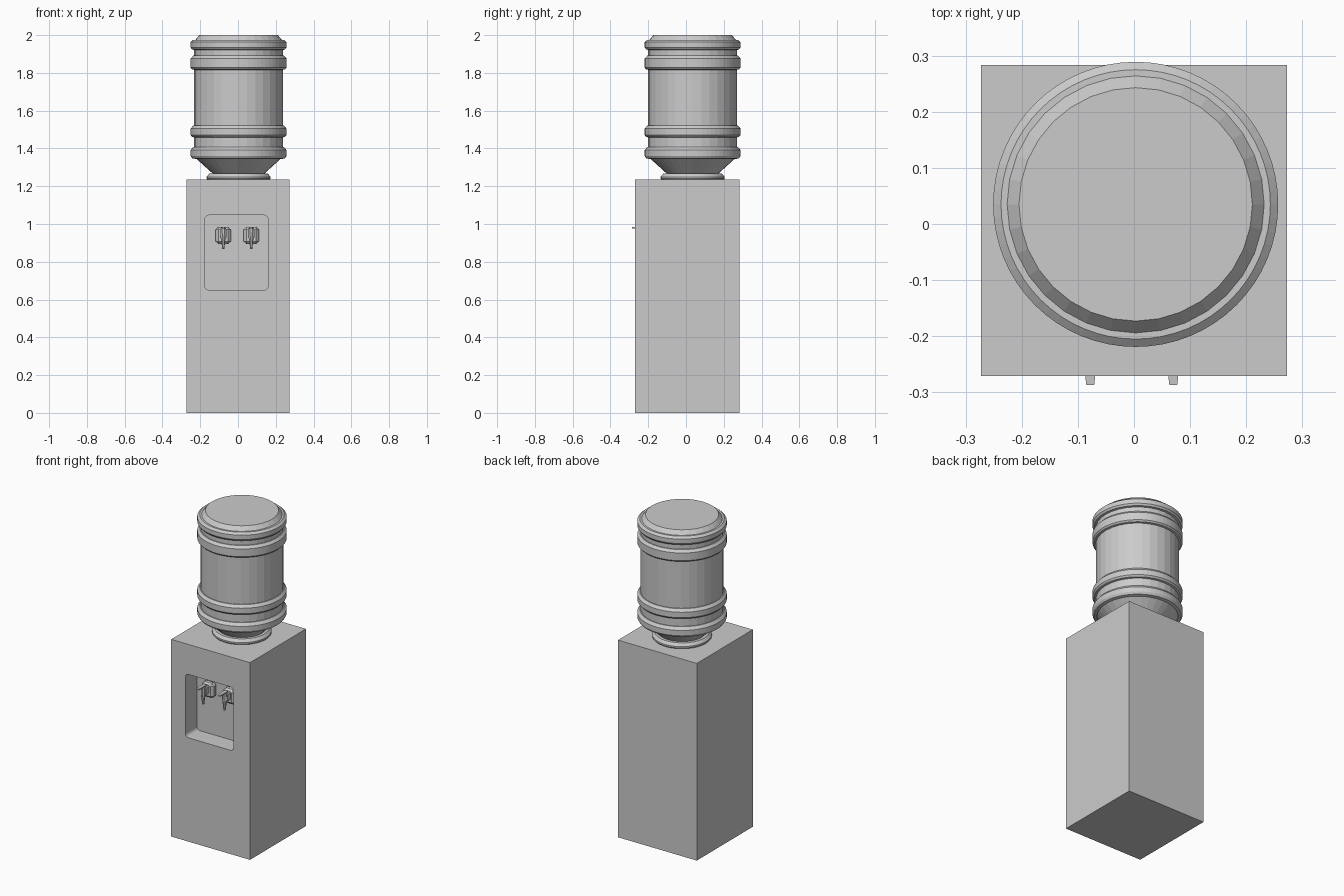
import bpy, bmesh, math
from mathutils import Vector

if "Cube" in bpy.data.objects:
    bpy.data.objects.remove(bpy.data.objects["Cube"])

BX, BY = 0.003, 0.035  # bottle axis


def finish(name, bm):
    bmesh.ops.recalc_face_normals(bm, faces=bm.faces)
    me = bpy.data.meshes.new(name)
    bm.to_mesh(me)
    bm.free()
    ob = bpy.data.objects.new(name, me)
    bpy.context.collection.objects.link(ob)
    return ob


def lathe(name, profile, sides, closed=False):
    """Spin (radius, z) points round the bottle axis; cap both ends unless closed."""
    bm = bmesh.new()
    rings = [[bm.verts.new((BX + r * math.cos(2 * math.pi * i / sides),
                            BY + r * math.sin(2 * math.pi * i / sides), z))
              for i in range(sides)] for r, z in profile]
    pairs = list(zip(rings, rings[1:]))
    if closed:
        pairs.append((rings[-1], rings[0]))
    else:
        bm.faces.new(rings[0])
        bm.faces.new(rings[-1])
    for a, b in pairs:
        for i in range(sides):
            j = (i + 1) % sides
            bm.faces.new((a[i], a[j], b[j], b[i]))
    return finish(name, bm)


def box(name, lo, hi, bevel=0, segments=1, axis=None):
    """Box between two corners; bevel all edges or just those along one axis."""
    lo, hi = Vector(lo), Vector(hi)
    bm = bmesh.new()
    bmesh.ops.create_cube(bm, size=1)
    for v in bm.verts:
        v.co = (lo + hi) / 2 + v.co * (hi - lo)
    if bevel:
        edges = [e for e in bm.edges if axis is None or
                 abs((e.verts[0].co - e.verts[1].co)[axis]) > 1e-4]
        bmesh.ops.bevel(bm, geom=edges, offset=bevel, segments=segments,
                        profile=0.5, affect='EDGES')
    return finish(name, bm)


def loft(name, sections):
    """Join rectangular or octagonal sections given as lists of points."""
    bm = bmesh.new()
    rings = [[bm.verts.new(p) for p in s] for s in sections]
    n = len(rings[0])
    bm.faces.new(rings[0])
    bm.faces.new(rings[-1])
    for a, b in zip(rings, rings[1:]):
        for i in range(n):
            j = (i + 1) % n
            bm.faces.new((a[i], a[j], b[j], b[i]))
    return finish(name, bm)


# Cabinet with a rounded dispensing recess
cabinet = box("cabinet", (-0.273, -0.271, 0), (0.273, 0.283, 1.235))
cutter = box("recess_cutter", (-0.175, -0.40, 0.65), (0.159, -0.155, 1.047), 0.022, 4, axis=1)
cutter.hide_render = True
mod = cabinet.modifiers.new("recess", 'BOOLEAN')
mod.operation = 'DIFFERENCE'
mod.solver = 'EXACT'
mod.object = cutter
bpy.context.view_layer.objects.active = cabinet
bpy.ops.object.modifier_apply(modifier="recess")
bpy.data.objects.remove(cutter)

# Collar that holds the bottle neck
lathe("bottle_collar", [(0.164, 1.234), (0.169, 1.241), (0.169, 1.250), (0.155, 1.267),
                        (0.135, 1.267), (0.130, 1.234)], 48, closed=True)

# Bottle: neck cone, body and chamfered top
lathe("bottle", [(0.128, 1.236), (0.138, 1.268), (0.222, 1.344), (0.235, 1.36),
                 (0.235, 1.968), (0.208, 2.0)], 32)

# Raised ribs: bottom, full-width start, full-width end, top
ribs = [(1.344, 1.361, 1.391, 1.408), (1.457, 1.471, 1.505, 1.521),
        (1.815, 1.828, 1.876, 1.891), (1.920, 1.935, 1.963, 1.975)]
for k, (a, b, c, d) in enumerate(ribs):
    lathe(f"bottle_rib_{k + 1}", [(0.228, a), (0.246, a + 0.004), (0.254, b), (0.254, c),
                                  (0.240, d), (0.228, d)], 64, closed=True)

# Two taps: valve body, neck, spout and flat lever
for side, x in (("left", -0.078), ("right", 0.070)):
    box(f"tap_body_{side}", (x - 0.041, -0.200, 0.893), (x + 0.041, -0.150, 0.985), 0.015)
    box(f"tap_neck_{side}", (x - 0.018, -0.235, 0.925), (x + 0.018, -0.190, 0.975), 0.005)

    def octagon(r, y, z):
        return [(x + r * math.cos((i + .5) * math.pi / 4),
                 y + r * math.sin((i + .5) * math.pi / 4), z) for i in range(8)]
    loft(f"tap_spout_{side}", [octagon(0.006, -0.233, 0.868), octagon(0.013, -0.233, 0.925),
                               octagon(0.015, -0.233, 0.978)])

    def bar(w, y, z, t=0.004):
        return [(x - w, y, z - t), (x + w, y, z - t), (x + w, y, z + t), (x - w, y, z + t)]
    loft(f"tap_lever_{side}", [bar(0.007, -0.287, 0.979), bar(0.009, -0.270, 0.980),
                               bar(0.012, -0.215, 0.981)])
